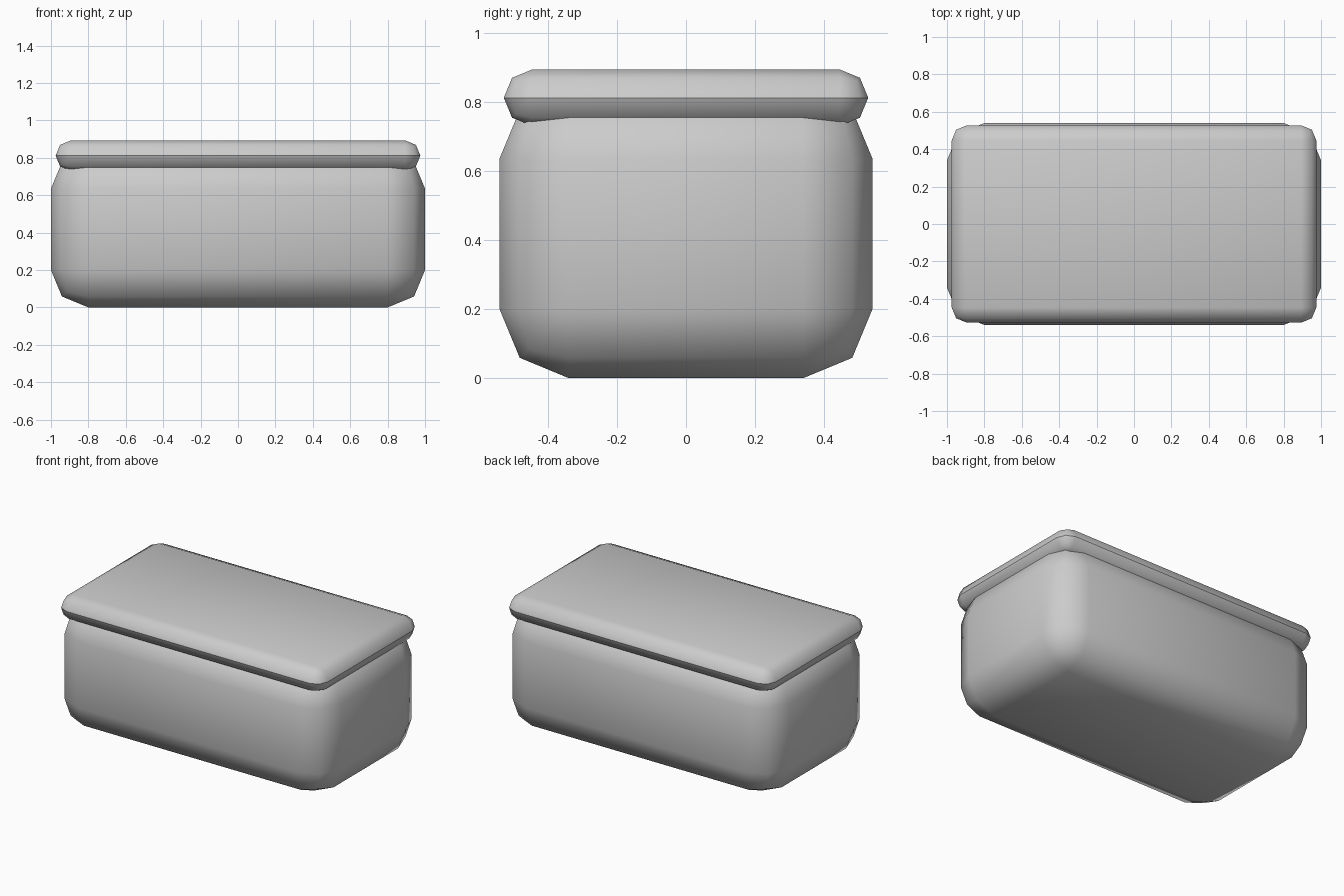
import bpy, bmesh

if "Cube" in bpy.data.objects:
    bpy.data.objects.remove(bpy.data.objects["Cube"])


def rounded_box(name, size, z_mid, radius, sharp_belt=False):
    """Box with all edges rounded in two segments and smooth shading."""
    bm = bmesh.new()
    bmesh.ops.create_cube(bm, size=1)
    bmesh.ops.scale(bm, vec=size, verts=bm.verts)
    bmesh.ops.bevel(bm, geom=bm.edges[:], offset=radius, segments=2,
                    profile=0.5, affect='EDGES', clamp_overlap=True)
    bmesh.ops.remove_doubles(bm, verts=bm.verts, dist=0.002)
    for f in bm.faces:
        f.smooth = True
    # Optional crease around the widest line
    if sharp_belt:
        for e in bm.edges:
            if all(abs(v.co.z) < 0.005 for v in e.verts):
                e.smooth = False
    mesh = bpy.data.meshes.new(name)
    bm.to_mesh(mesh)
    bm.free()
    obj = bpy.data.objects.new(name, mesh)
    obj.location.z = z_mid
    bpy.context.collection.objects.link(obj)
    return obj


# Container body, its top rounding tucked into the lid
rounded_box("box_body", (2.0, 1.08, 0.835), 0.4175, 0.2)

# Lid with fully rounded rim
rounded_box("lid", (1.95, 1.055, 0.163), 0.8115, 0.0814, sharp_belt=True)
